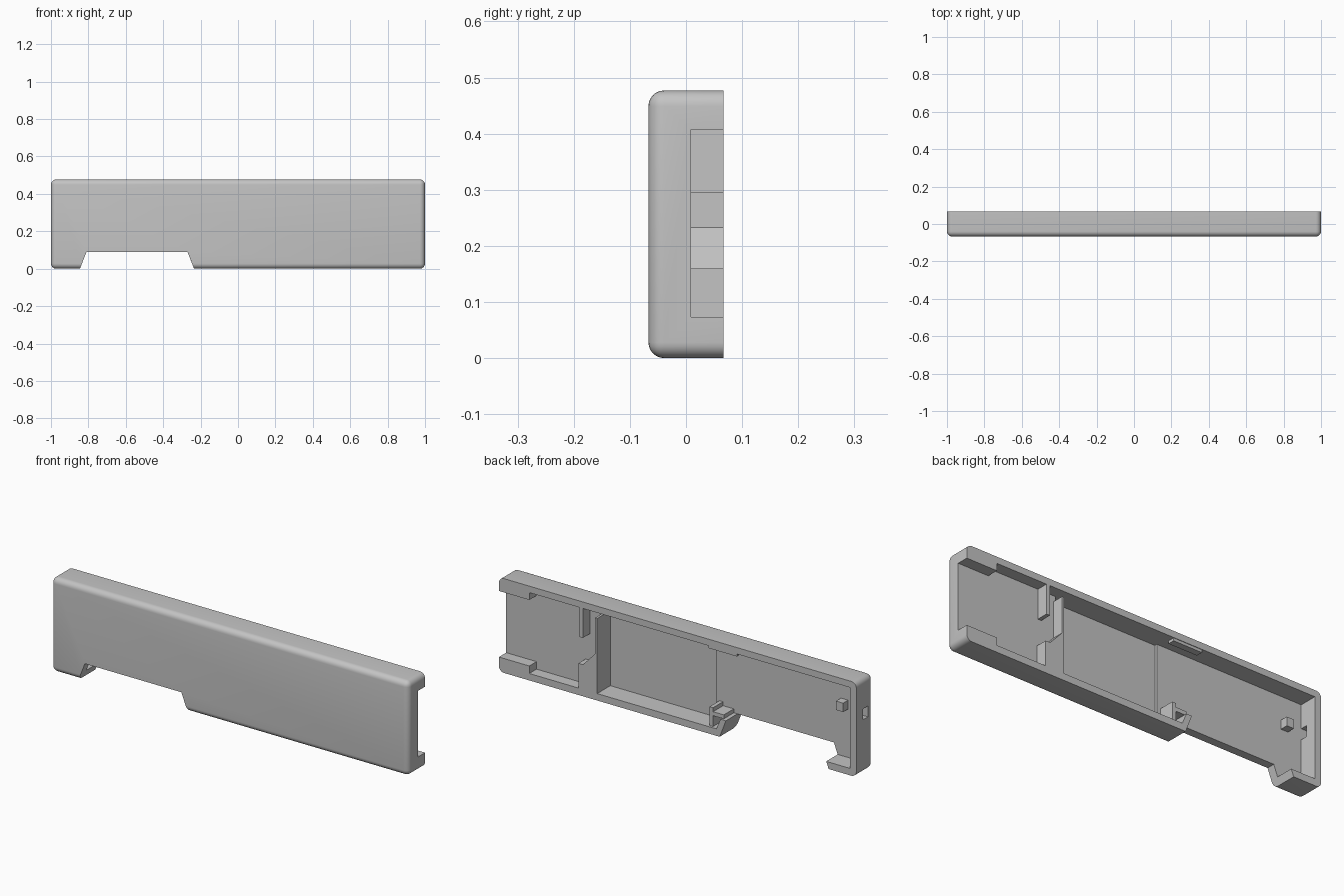
import bpy, bmesh, math

cube = bpy.data.objects.get("Cube")
if cube:
    bpy.data.objects.remove(cube, do_unlink=True)

grey = bpy.data.materials.new("plain_grey")
grey.use_nodes = True
colour = (0.55, 0.55, 0.55, 1)
grey.diffuse_color = colour
grey.node_tree.nodes["Principled BSDF"].inputs["Base Color"].default_value = colour


def prism(name, outline, y0, y1):
    """Extrude an (x, z) outline from y0 to y1."""
    bm = bmesh.new()
    face = bm.faces.new([bm.verts.new((x, y0, z)) for x, z in outline])
    out = bmesh.ops.extrude_face_region(bm, geom=[face])
    moved = [v for v in out["geom"] if isinstance(v, bmesh.types.BMVert)]
    bmesh.ops.translate(bm, verts=moved, vec=(0, y1 - y0, 0))
    bmesh.ops.recalc_face_normals(bm, faces=bm.faces)
    mesh = bpy.data.meshes.new(name)
    bm.to_mesh(mesh)
    bm.free()
    mesh.materials.append(grey)
    obj = bpy.data.objects.new(name, mesh)
    bpy.context.collection.objects.link(obj)
    return obj


def box(name, x0, x1, z0, z1, y0, y1):
    return prism(name, [(x0, z0), (x1, z0), (x1, z1), (x0, z1)], y0, y1)


TOP, FRONT, BACK = 0.477, -0.067, 0.067
SHELF, DEEP, MID = 0.009, -0.038, -0.025   # inner floor levels
LOW, HIGH = 0.035, 0.444                   # inner faces of the long walls

# Outer shell: rounded everywhere except the open back rim
shell = box("shell", -1, 1, 0, TOP, FRONT, BACK)
bm = bmesh.new()
bm.from_mesh(shell.data)
edges = [e for e in bm.edges if min(v.co.y for v in e.verts) < 0]
bmesh.ops.bevel(bm, geom=edges, offset=0.028, segments=6, profile=0.5, affect='EDGES')
bm.to_mesh(shell.data)
bm.free()

# Hollow interior, end mouth, lower cutout and cord hole
upper = [(-0.965, LOW), (0.83, LOW), (0.83, 0.073), (1.1, 0.073),
         (1.1, 0.407), (0.83, 0.407), (0.83, HIGH), (-0.965, HIGH)]
cutters = [
    prism("upper_cut", upper, SHELF, 0.1),
    box("deep_bay_cut", -0.15, 0.45, LOW, HIGH, DEEP, 0.05),
    box("shallow_bay_cut", -0.965, -0.12, LOW, HIGH, MID, 0.05),
    prism("lower_cut", [(-0.88, -0.09), (-0.81, 0.09), (-0.27, 0.09), (-0.2, -0.09)], -0.2, 0.2),
    box("cord_hole_cut", -1.1, -0.9, 0.27, 0.325, -0.025, 0.012),
]
for cutter in cutters:
    cutter.hide_render = True
    mod = shell.modifiers.new(cutter.name, 'BOOLEAN')
    mod.operation = 'DIFFERENCE'
    mod.solver = 'EXACT'
    mod.object = cutter
bpy.context.view_layer.update()
graph = bpy.context.evaluated_depsgraph_get()
carved = bpy.data.meshes.new_from_object(shell.evaluated_get(graph))
shell.modifiers.clear()
shell.data = carved
for cutter in cutters:
    bpy.data.objects.remove(cutter, do_unlink=True)

# Divider with its sloped foot, and the rib opposite
prism("divider", [(0.45, 0.03), (0.555, 0.03), (0.555, 0.16), (0.53, 0.16),
                  (0.462, 0.233), (0.462, 0.415), (0.45, 0.415)], DEEP, BACK)
box("upper_rib", 0.53, 0.55, 0.295, 0.45, 0, BACK)

# Corner bracket beside the deep bay
box("bracket_plate", -0.19, -0.17, 0.03, 0.13, DEEP, 0.055)
box("bracket_arm", -0.25, -0.18, 0.09, 0.11, MID - 0.01, 0.055)

# Sloped wall closing the end of the lower cutout
prism("cutout_wall", [(-0.247, 0.03), (-0.27, 0.09), (-0.24, 0.09), (-0.215, 0.03)], -0.04, BACK)

# Latch tab under the top wall and locating peg
box("latch_tab", -0.33, -0.17, 0.43, 0.45, 0.03, 0.064)
box("locating_peg", -0.89, -0.85, 0.28, 0.325, MID - 0.01, 0.015)

# Smooth the rounded edges only
bpy.ops.object.select_all(action='DESELECT')
shell.select_set(True)
bpy.context.view_layer.objects.active = shell
bpy.ops.object.shade_smooth_by_angle(angle=math.radians(30))
